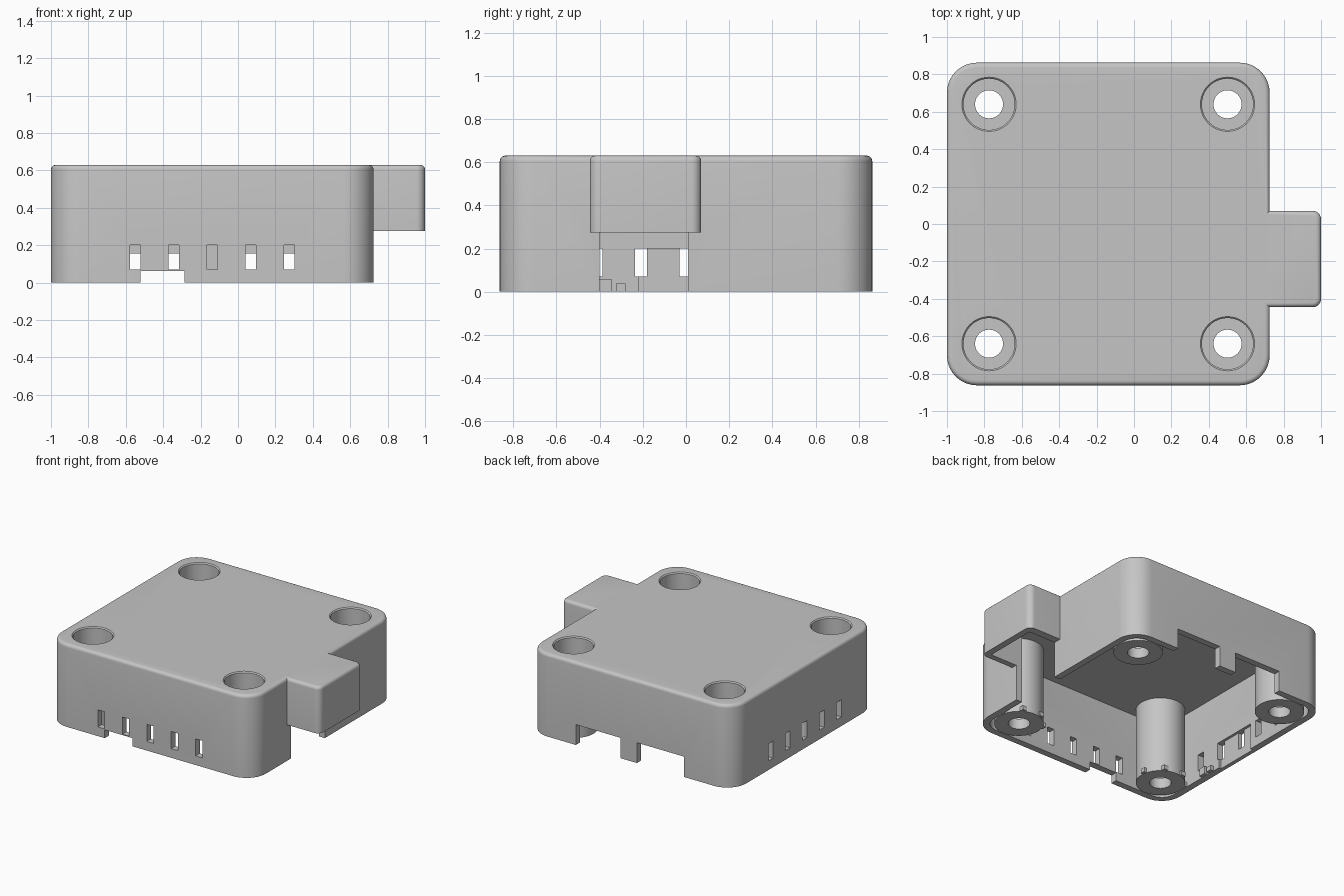
import bpy, bmesh, math
from mathutils import Matrix, Vector

cube = bpy.data.objects.get("Cube")
if cube:
    bpy.data.objects.remove(cube, do_unlink=True)

# Single plain plastic colour
grey = bpy.data.materials.new("grey_plastic")
grey.use_nodes = True
colour = (0.56, 0.56, 0.56, 1)
grey.diffuse_color = colour
grey.node_tree.nodes["Principled BSDF"].inputs["Base Color"].default_value = colour


def finish(name, bm):
    bmesh.ops.recalc_face_normals(bm, faces=bm.faces)
    mesh = bpy.data.meshes.new(name)
    bm.to_mesh(mesh)
    bm.free()
    mesh.materials.append(grey)
    obj = bpy.data.objects.new(name, mesh)
    bpy.context.collection.objects.link(obj)
    return obj


def block(name, xs, ys, zs, radius=0, edge=0):
    """Box with optional rounded upright corners and a rounded top rim."""
    bm = bmesh.new()
    bmesh.ops.create_cube(bm, size=1)
    lows, highs = Vector((xs[0], ys[0], zs[0])), Vector((xs[1], ys[1], zs[1]))
    for v in bm.verts:
        v.co = Vector([lows[i] + (v.co[i] + 0.5) * (highs[i] - lows[i]) for i in range(3)])
    if radius:
        upright = [e for e in bm.edges if abs(e.verts[0].co.z - e.verts[1].co.z) > 0.01]
        bmesh.ops.bevel(bm, geom=upright, offset=radius, segments=10, profile=0.5, affect='EDGES')
    if edge:
        rim = [e for e in bm.edges if min(v.co.z for v in e.verts) > zs[1] - 0.001]
        bmesh.ops.bevel(bm, geom=rim, offset=edge, segments=5, profile=0.5, affect='EDGES')
    return finish(name, bm)


def cylinder(name, x, y, z0, z1, r0, r1=None):
    bm = bmesh.new()
    bmesh.ops.create_cone(bm, cap_ends=True, segments=48, radius1=r0,
                          radius2=r0 if r1 is None else r1, depth=z1 - z0,
                          matrix=Matrix.Translation((x, y, (z0 + z1) / 2)))
    return finish(name, bm)


def combine(target, tool, operation):
    mod = target.modifiers.new("combine", 'BOOLEAN')
    mod.operation = operation
    mod.solver = 'EXACT'
    mod.object = tool
    bpy.ops.object.select_all(action='DESELECT')
    bpy.context.view_layer.objects.active = target
    target.select_set(True)
    bpy.ops.object.modifier_apply(modifier=mod.name)
    bpy.data.objects.remove(tool, do_unlink=True)


def add(tool):
    combine(cover, tool, 'UNION')


def cut(tool):
    combine(cover, tool, 'DIFFERENCE')


TOP, LEFT, RIGHT, HALF, WALL = 0.63, -1.0, 0.725, 0.8625, 0.05

# Outer body and the raised side housing
cover = block("enclosure_cover", (LEFT, RIGHT), (-HALF, HALF), (0, TOP), 0.16, 0.025)
add(block("side_housing", (0.6, 1.0), (-0.445, 0.07), (0.275, TOP), 0.045, 0.025))

# Hollow interior, open underneath
cut(block("main_cavity", (LEFT + WALL, RIGHT - WALL), (-HALF + WALL, HALF - WALL),
          (-0.1, TOP - WALL), 0.11))
cut(block("side_cavity", (0.55, 0.95), (-0.4, 0.01), (-0.12, TOP - WALL - 0.005)))

# Shallow relief inside the wall opposite the housing
cut(block("wall_relief", (LEFT + 0.03, LEFT + 0.08), (-0.22, 0.12), (-0.1, 0.2)))

# Screw posts with deep counterbores
posts = [(x, y) for x in (-0.775, 0.5) for y in (-0.64, 0.64)]
for x, y in posts:
    add(cylinder("post", x, y, 0, TOP - 0.02, 0.17))
for x, y in posts:
    cut(cylinder("counterbore", x, y, 0.08, TOP + 0.1, 0.137))
    cut(cylinder("screw_hole", x, y, -0.1, 0.2, 0.075))
    cut(cylinder("rim_chamfer", x, y, TOP - 0.01, TOP + 0.01, 0.135, 0.155))

# Ventilation slots: five in the front wall, five in the side wall
for i in range(-2, 3):
    x, y = -0.1375 + i * 0.206, -0.003 + i * 0.206
    cut(block("front_vent", (x - 0.028, x + 0.028), (-0.9, -0.79), (0.07, 0.2)))
    cut(block("side_vent", (-1.1, -0.93), (y - 0.028, y + 0.028), (0.07, 0.2)))

# Cable notches in the lower edges
cut(block("front_notch", (-0.52, -0.285), (-0.9, -0.79), (-0.1, 0.063)))
for xs in ((-0.586, -0.19), (-0.05, 0.325)):
    cut(block("back_notch", xs, (0.79, 0.9), (-0.1, 0.155)))

# Small locating tabs around the front posts and on the side wall
tabs = []
for x, y in posts:
    if y < 0:
        for k in range(4):
            a = math.radians(10 + k * 50)
            tx, ty = x + 0.17 * math.cos(a), y + 0.17 * math.sin(a)
            if tx > LEFT + WALL and tx < RIGHT - WALL:
                tabs.append(block("post_tab", (tx - 0.018, tx + 0.018),
                                  (ty - 0.018, ty + 0.018), (0.002, 0.035)))
for ys, height in (((-0.4, -0.345), 0.06), ((-0.325, -0.28), 0.038)):
    tabs.append(block("wall_tab", (-0.96, -0.925), ys, (0.002, height)))

# Smooth the rounded surfaces and keep the edges crisp
bpy.ops.object.select_all(action='DESELECT')
cover.select_set(True)
bpy.context.view_layer.objects.active = cover
bpy.ops.object.shade_smooth_by_angle(angle=math.radians(30))
